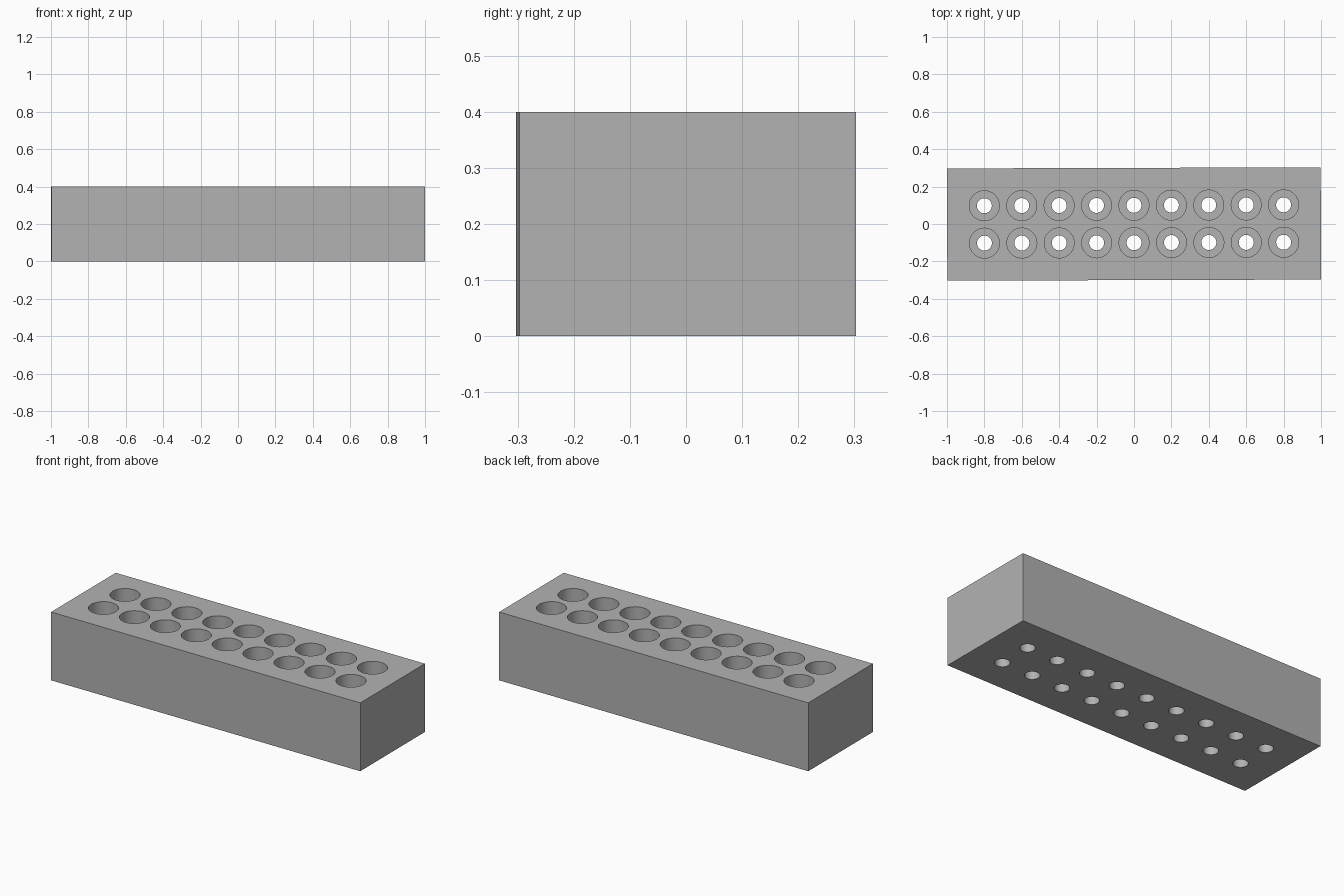
import bpy
import bmesh
import math
from mathutils import Matrix

LENGTH, WIDTH, HEIGHT = 1.998, 0.6, 0.4
PITCH, COLUMNS, ROWS = 0.2, 9, 2
BORE_RADIUS, DRAIN_RADIUS, FLOOR = 0.08, 0.04, 0.1
SEGMENTS = 48

cube = bpy.data.objects.get("Cube")
if cube:
    bpy.data.objects.remove(cube, do_unlink=True)

# One grey for the whole block
grey = bpy.data.materials.new("mid_grey")
grey.use_nodes = True
colour = (0.448, 0.448, 0.448, 1)
grey.diffuse_color = colour
grey.node_tree.nodes["Principled BSDF"].inputs["Base Color"].default_value = colour


def add_object(name, bm):
    bmesh.ops.recalc_face_normals(bm, faces=bm.faces)
    mesh = bpy.data.meshes.new(name)
    bm.to_mesh(mesh)
    bm.free()
    mesh.materials.append(grey)
    obj = bpy.data.objects.new(name, mesh)
    bpy.context.collection.objects.link(obj)
    return obj


def add_stepped_plug(bm, x, y):
    """Closed lathe: narrow drain below, wide bore above."""
    profile = [(DRAIN_RADIUS, -0.1), (DRAIN_RADIUS, FLOOR),
               (BORE_RADIUS, FLOOR), (BORE_RADIUS, HEIGHT + 0.1)]
    rings = []
    for radius, z in profile:
        angles = [math.tau * i / SEGMENTS for i in range(SEGMENTS)]
        rings.append([bm.verts.new((x + radius * math.cos(a),
                                    y + radius * math.sin(a), z)) for a in angles])
    for low, high in zip(rings, rings[1:]):
        for i in range(SEGMENTS):
            j = (i + 1) % SEGMENTS
            bm.faces.new((low[i], low[j], high[j], high[i]))
    bm.faces.new(rings[0][::-1])
    bm.faces.new(rings[-1])


# Solid block
bm = bmesh.new()
bmesh.ops.create_cube(bm, size=1, matrix=Matrix.Translation((0, 0, HEIGHT / 2))
                      @ Matrix.Diagonal((LENGTH, WIDTH, HEIGHT, 1)))
block = add_object("rack_block", bm)

# Grid of stepped holes
bm = bmesh.new()
for column in range(COLUMNS):
    for row in range(ROWS):
        add_stepped_plug(bm, (column - (COLUMNS - 1) / 2) * PITCH,
                         (row - (ROWS - 1) / 2) * PITCH)
cutter = add_object("hole_cutter", bm)
cutter.hide_render = True

cut = block.modifiers.new("holes", "BOOLEAN")
cut.operation = "DIFFERENCE"
cut.solver = "EXACT"
cut.object = cutter

bpy.ops.object.select_all(action="DESELECT")
block.select_set(True)
bpy.context.view_layer.objects.active = block
bpy.ops.object.modifier_apply(modifier=cut.name)
bpy.data.objects.remove(cutter, do_unlink=True)
bpy.ops.object.shade_smooth_by_angle(angle=math.radians(30))

# The block sits very slightly turned
block.rotation_euler.z = 0.003
